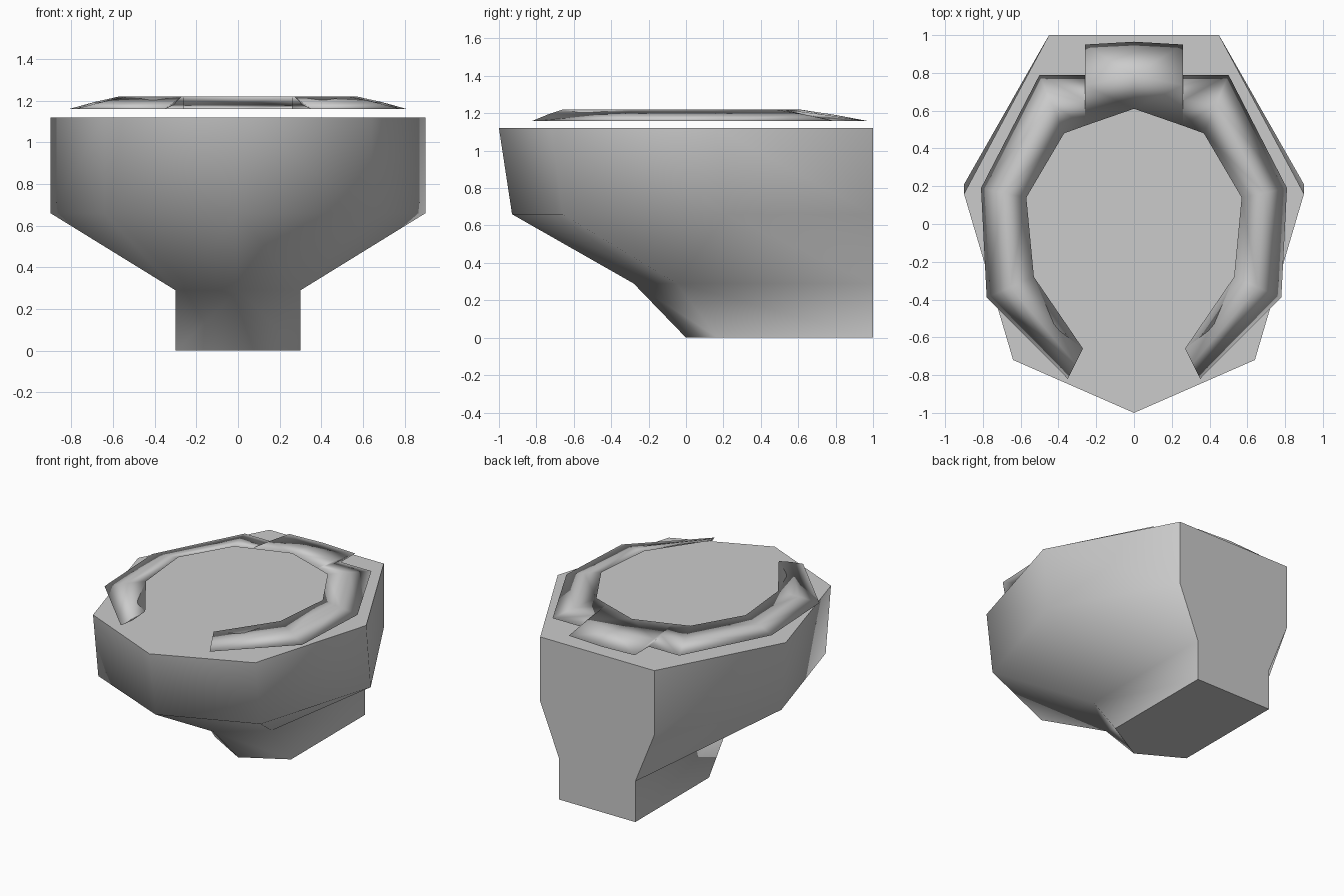
import bpy
import bmesh

if "Cube" in bpy.data.objects:
    bpy.data.objects.remove(bpy.data.objects["Cube"], do_unlink=True)

ceramic = bpy.data.materials.new("grey ceramic")
ceramic.use_nodes = True
GREY = (0.6, 0.6, 0.6, 1)
ceramic.diffuse_color = GREY
ceramic.node_tree.nodes["Principled BSDF"].inputs["Base Color"].default_value = GREY


def finish(bm, name, is_cap):
    """Weld, smooth, and keep edges sharp around the flat caps."""
    bmesh.ops.remove_doubles(bm, verts=bm.verts, dist=0.0005)
    bmesh.ops.recalc_face_normals(bm, faces=bm.faces)
    for face in bm.faces:
        face.smooth = True
    for edge in bm.edges:
        edge.smooth = not any(is_cap(f) for f in edge.link_faces)
    mesh = bpy.data.meshes.new(name)
    bm.to_mesh(mesh)
    bm.free()
    mesh.materials.append(ceramic)
    obj = bpy.data.objects.new(name, mesh)
    bpy.context.collection.objects.link(obj)


def mirrored(half):
    """Close a half outline that starts on the centre line."""
    return half + [(-x, y) for x, y in reversed(half[1:])]


# Bowl and pedestal: half outlines from the floor up to the rim
levels = [
    (0.00, [(0, 0), (0.3, 0.17), (0.3, 0.17), (0.3, 1)]),
    (0.29, [(0, -0.28), (0.3, -0.05), (0.3, -0.05), (0.3, 1)]),
    (0.66, [(0, -0.93), (0.64, -0.66), (0.9, 0.21), (0.45, 1)]),
    (1.12, [(0, -1), (0.64, -0.72), (0.9, 0.16), (0.45, 1)]),
]
bm = bmesh.new()
rings = [[bm.verts.new((x, y, z)) for x, y in mirrored(half)] for z, half in levels]
for low, high in zip(rings, rings[1:]):
    n = len(low)
    for i in range(n):
        j = (i + 1) % n
        if i < 3:
            bm.faces.new((low[i], low[j], high[i]))
            bm.faces.new((low[j], high[j], high[i]))
        elif i == 3:
            bm.faces.new((low[i], low[j], high[j], high[i]))
        else:
            bm.faces.new((low[i], low[j], high[j]))
            bm.faces.new((low[i], high[j], high[i]))
bm.faces.new(rings[0][::-1])
bm.faces.new(rings[-1])
finish(bm, "bowl", lambda f: abs(f.normal.z) > 0.99 or f.normal.y > 0.99)

# Open-fronted seat: outer and inner edge of each station, front to back
stations = [
    ((0.35, -0.82), (0.27, -0.66)),
    ((0.78, -0.39), (0.53, -0.28)),
    ((0.81, 0.19), (0.57, 0.14)),
    ((0.50, 0.79), (0.37, 0.48)),
    ((0.26, 0.79), (0.26, 0.52)),
    ((0.26, 0.95), (0.26, 0.52)),
    ((0.00, 0.965), (0.00, 0.61)),
]
bm = bmesh.new()
for side in (1, -1):
    sections = []
    for (ox, oy), (ix, iy) in stations:
        mx, my = (ox + ix) / 2, (oy + iy) / 2
        section = [(ox, oy, 1.16), (mx, my, 1.193), (ix, iy, 1.22), (mx, my, 1.178)]
        sections.append([bm.verts.new((side * x, y, z)) for x, y, z in section])
    for a, b in zip(sections, sections[1:]):
        for k in range(4):
            m = (k + 1) % 4
            bm.faces.new((a[k], a[m], b[m], b[k]))
    bm.faces.new(sections[0])
finish(bm, "seat", lambda f: False)
